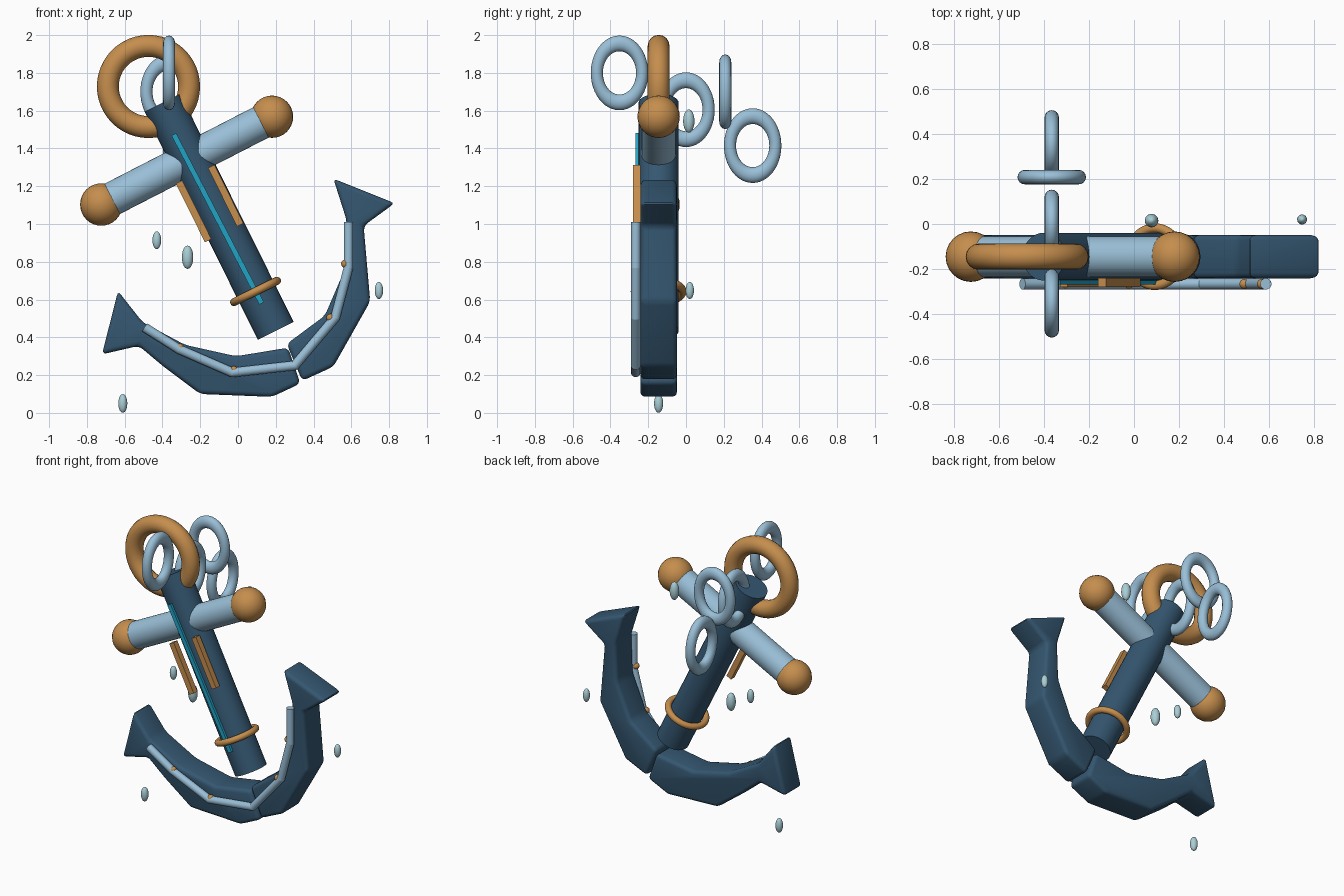
import bpy, bmesh, math
from mathutils import Vector

if "Cube" in bpy.data.objects:
    bpy.data.objects.remove(bpy.data.objects["Cube"])

Y = -0.145  # depth of the anchor's centre plane


def material(name, rgb):
    m = bpy.data.materials.new(name)
    m.diffuse_color = (*rgb, 1)
    m.use_nodes = True
    m.node_tree.nodes["Principled BSDF"].inputs["Base Color"].default_value = m.diffuse_color
    return m


NAVY = material("navy steel", (0.035, 0.095, 0.165))
STEEL = material("pale blue steel", (0.32, 0.52, 0.68))
BRASS = material("brass", (0.56, 0.27, 0.075))
CYAN = material("bright cyan", (0.015, 0.37, 0.56))
WATER = material("pale water", (0.40, 0.62, 0.67))


def finish(name, mat, angle=40):
    ob = bpy.context.object
    ob.name = name
    ob.data.materials.append(mat)
    bpy.ops.object.shade_smooth_by_angle(angle=math.radians(angle))
    return ob


def aim(a, b):
    return (Vector(b) - Vector(a)).to_track_quat('Z', 'Y').to_euler()


def rod(name, a, b, r, mat, sides=32):
    a, b = Vector(a), Vector(b)
    bpy.ops.mesh.primitive_cylinder_add(vertices=sides, radius=r, depth=(b - a).length,
                                        location=(a + b) / 2, rotation=aim(a, b))
    return finish(name, mat)


def ball(name, loc, r, mat, stretch=1):
    bpy.ops.mesh.primitive_uv_sphere_add(segments=24, ring_count=16, radius=r, location=loc)
    bpy.context.object.scale.z = stretch
    return finish(name, mat)


def ring(name, loc, major, minor, mat, rot, scale=(1, 1, 1)):
    bpy.ops.mesh.primitive_torus_add(major_segments=48, minor_segments=16, location=loc,
                                     rotation=rot, major_radius=major, minor_radius=minor)
    ob = finish(name, mat)
    ob.scale = scale
    return ob


def bar(name, a, b, y, width, depth, mat):
    # straight square bar running between two (x, z) points
    dx, dz = b[0] - a[0], b[1] - a[1]
    bpy.ops.mesh.primitive_cube_add(size=1, location=((a[0] + b[0]) / 2, y, (a[1] + b[1]) / 2),
                                    rotation=(0, math.atan2(dx, dz), 0))
    bpy.context.object.scale = (width, depth, math.hypot(dx, dz))
    return finish(name, mat)


def plate(name, outline, half, bevel, mat):
    # extruded (x, z) outline with rounded edges
    bm = bmesh.new()
    face = bm.faces.new([bm.verts.new((x, Y - half, z)) for x, z in outline])
    out = bmesh.ops.extrude_face_region(bm, geom=[face])
    bmesh.ops.translate(bm, vec=(0, 2 * half, 0),
                        verts=[v for v in out["geom"] if isinstance(v, bmesh.types.BMVert)])
    bmesh.ops.recalc_face_normals(bm, faces=bm.faces)
    me = bpy.data.meshes.new(name)
    bm.to_mesh(me)
    bm.free()
    ob = bpy.data.objects.new(name, me)
    bpy.context.collection.objects.link(ob)
    bpy.ops.object.select_all(action='DESELECT')
    bpy.context.view_layer.objects.active = ob
    ob.select_set(True)
    mod = ob.modifiers.new("rounding", 'BEVEL')
    mod.width, mod.segments, mod.limit_method = bevel, 3, 'ANGLE'
    mod.angle_limit = math.radians(15)
    bpy.ops.object.modifier_apply(modifier=mod.name)
    return finish(name, mat, 35)


# shank, stock and its end knobs
low, top = (0.20, Y, 0.434), (-0.40, Y, 1.642)
rod("shank", low, top, 0.106, NAVY)
knobs = [(-0.724, Y, 1.103), (0.18, Y, 1.568)]
rod("stock", *knobs, 0.09, STEEL)
for side, p in zip(("left", "right"), knobs):
    ball(side + "_stock_knob", p, 0.112, BRASS)

# big ring and collar
ring("top_ring", (-0.474, Y, 1.728), 0.215, 0.058, BRASS, (math.pi / 2, 0, 0))
ring("shank_collar", (0.093, Y, 0.643), 0.127, 0.021, BRASS, aim(low, top))

# strips on the front of the shank
bar("shank_stripe", (-0.34, 1.475), (0.125, 0.58), -0.25, 0.028, 0.035, CYAN)
bar("left_side_bar", (-0.312, 1.222), (-0.158, 0.912), -0.26, 0.038, 0.04, BRASS)
bar("right_side_bar", (-0.142, 1.305), (0.012, 0.995), -0.26, 0.038, 0.04, BRASS)

# curved arms with flukes
plate("left_arm", [(-0.635, 0.645), (-0.72, 0.31), (-0.525, 0.355), (-0.40, 0.25),
                   (-0.20, 0.10), (0.18, 0.085), (0.33, 0.155), (0.265, 0.345),
                   (-0.01, 0.30), (-0.28, 0.36), (-0.505, 0.48)], 0.097, 0.025, NAVY)
plate("right_arm", [(0.505, 1.24), (0.83, 1.11), (0.665, 0.99), (0.70, 0.59),
                    (0.505, 0.245), (0.34, 0.17), (0.258, 0.365), (0.46, 0.515),
                    (0.565, 0.76), (0.575, 1.02)], 0.097, 0.025, NAVY)

# trim tube following the arms, with small studs
path = [(-0.495, 0.453), (-0.31, 0.336), (-0.03, 0.214), (0.30, 0.251),
        (0.515, 0.505), (0.585, 0.77), (0.585, 1.01)]
for i, (a, b) in enumerate(zip(path, path[1:])):
    rod(f"arm_trim_{i}", (a[0], -0.266, a[1]), (b[0], -0.266, b[1]), 0.025, STEEL, 16)
for i, (x, z) in enumerate(path[1:-1]):
    ball(f"trim_joint_{i}", (x, -0.266, z), 0.025, STEEL)
for i, (x, z) in enumerate([(-0.308, 0.345), (-0.022, 0.226), (0.49, 0.503), (0.568, 0.79)]):
    ball(f"trim_stud_{i}", (x, -0.266, z), 0.022, BRASS)

# loose chain links, one turned across the others
for i, (y, z, turn) in enumerate([(-0.352, 1.80, 1), (0.0, 1.605, 1),
                                  (0.208, 1.70, 0), (0.353, 1.415, 1)]):
    ring(f"chain_link_{i}", (-0.365, y, z), 0.12, 0.032, STEEL,
         (math.pi / 2, 0, turn * math.pi / 2), (1, 1.3, 1))

# water drops
for i, (x, y, z, r) in enumerate([(-0.43, -0.09, 0.914, 0.023), (-0.267, -0.11, 0.824, 0.03),
                                  (0.746, 0.02, 0.648, 0.022), (-0.61, Y, 0.05, 0.024),
                                  (0.078, 0.015, 1.545, 0.03)]):
    ball(f"water_drop_{i}", (x, y, z), r, WATER, 2.05)
